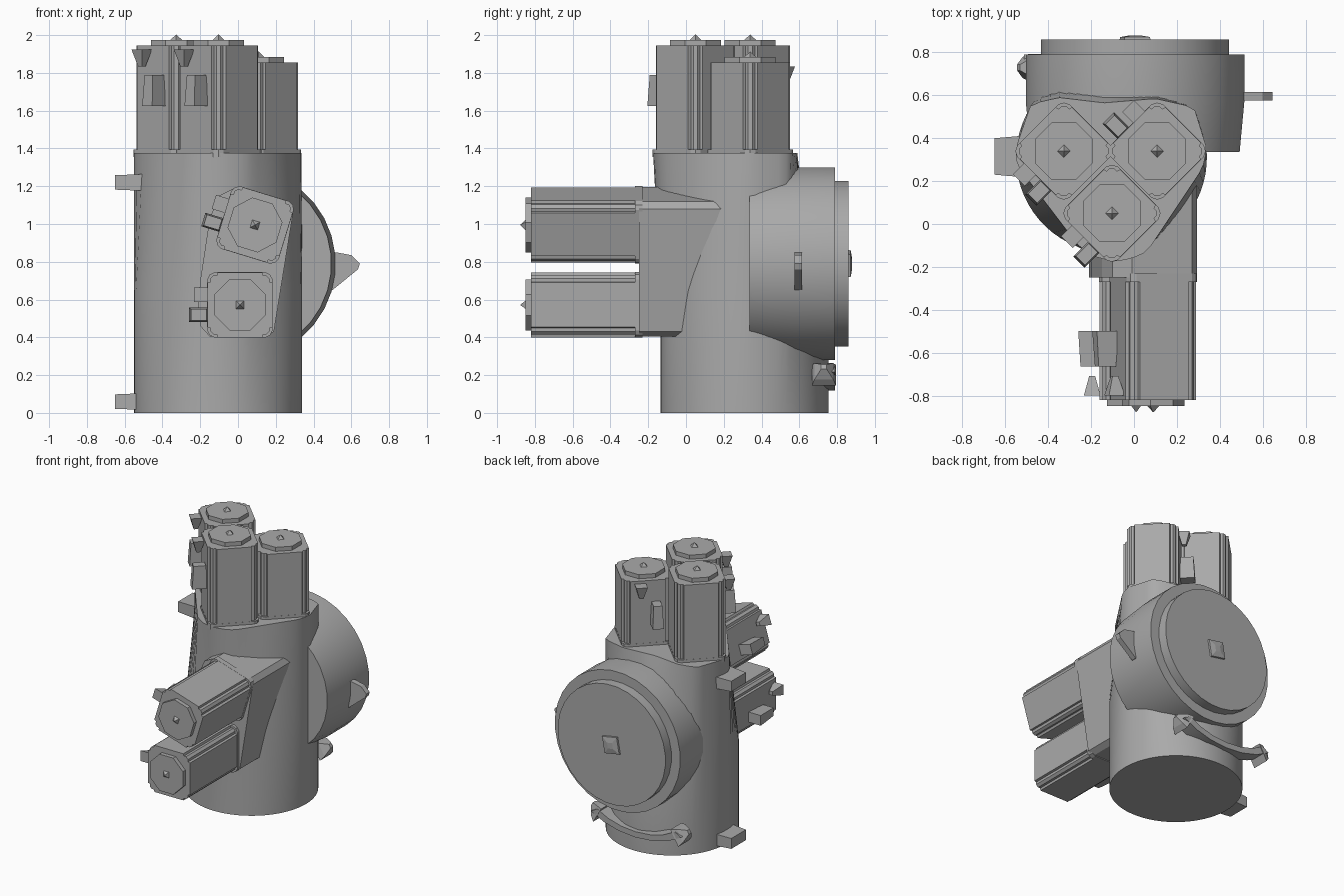
import bpy, bmesh, math
from math import radians, sin, cos, pi
from mathutils import Matrix, Vector

cube = bpy.data.objects.get("Cube")
if cube:
    bpy.data.objects.remove(cube)

grey = bpy.data.materials.new("machine_grey")
grey.use_nodes = True
COLOR = (0.4, 0.4, 0.4, 1)
grey.diffuse_color = COLOR
grey.node_tree.nodes["Principled BSDF"].inputs["Base Color"].default_value = COLOR


def finish(name, bm, matrix=Matrix(), smooth=None):
    bmesh.ops.recalc_face_normals(bm, faces=bm.faces)
    mesh = bpy.data.meshes.new(name)
    bm.to_mesh(mesh)
    bm.free()
    mesh.materials.append(grey)
    obj = bpy.data.objects.new(name, mesh)
    obj.matrix_world = matrix
    bpy.context.collection.objects.link(obj)
    if smooth:
        bpy.ops.object.select_all(action='DESELECT')
        obj.select_set(True)
        bpy.context.view_layer.objects.active = obj
        bpy.ops.object.shade_smooth_by_angle(angle=radians(smooth))
    return obj


def loft(name, rings, matrix=Matrix(), smooth=None):
    """Skin a list of equal-length point rings and cap both ends."""
    bm = bmesh.new()
    rows = [[bm.verts.new(p) for p in ring] for ring in rings]
    n = len(rows[0])
    for a, b in zip(rows, rows[1:]):
        for i in range(n):
            j = (i + 1) % n
            bm.faces.new((a[i], a[j], b[j], b[i]))
    bm.faces.new(rows[0])
    bm.faces.new(rows[-1])
    return finish(name, bm, matrix, smooth)


def prism(name, outline, z0, z1, matrix=Matrix()):
    return loft(name, [[(x, y, z) for x, y in outline] for z in (z0, z1)], matrix)


def turned(name, sides, profile, matrix=Matrix(), smooth=None):
    """Round part from (radius, height) pairs."""
    angles = [2 * pi * (i + 0.5) / sides for i in range(sides)]
    rings = [[(r * cos(a), r * sin(a), z) for a in angles] for r, z in profile]
    return loft(name, rings, matrix, smooth)


def box(name, lo, hi, matrix=Matrix(), taper=1.0):
    """Box whose top face is scaled by taper."""
    mx, my = (lo[0] + hi[0]) / 2, (lo[1] + hi[1]) / 2
    corners = [(lo[0], lo[1]), (hi[0], lo[1]), (hi[0], hi[1]), (lo[0], hi[1])]
    top = [(mx + (x - mx) * taper, my + (y - my) * taper, hi[2]) for x, y in corners]
    return loft(name, [[(x, y, lo[2]) for x, y in corners], top], matrix)


def four_fold(points):
    """Repeat a corner outline around the four sides of a square."""
    out = []
    for k in range(4):
        c, s = (1, 0, -1, 0)[k], (0, 1, 0, -1)[k]
        out += [(x * c - y * s, x * s + y * c) for x, y in points]
    return out


CASING = four_fold([(.172, .118), (.156, .122), (.156, .14),
                    (.14, .156), (.122, .156), (.118, .172)])
FLANGE = four_fold([(.173, .135), (.16, .16), (.135, .173)])


def motor(name, matrix, length):
    prism(name + "_casing", CASING, 0, length, matrix)
    prism(name + "_flange", FLANGE, -.02, .02, matrix)
    turned(name + "_end_cap", 8, [(.146, length), (.146, length + .03)], matrix)
    turned(name + "_cap_tip", 4, [(.03, length + .03), (.002, length + .057)], matrix)
    # cable socket and tapered plug on one side
    box(name + "_socket", (-.27, -.09, length - .32), (-.165, -.015, length - .155),
        matrix, taper=.8)
    plug = matrix @ Matrix.Translation((-.205, .053, length - .11))
    turned(name + "_plug", 4, [(.02, 0), (.055, .09)], plug)


# Main column: round foot blending into a three-lobed top
CX, CY, R = -.105, .31, .445
lobes = [(-.55, .36), (-.55, .28), (-.26, -.1), (-.19, -.15), (-.1, -.175),
         (-.02, -.165), (.06, -.13), (.32, .26), (.34, .35), (.28, .545),
         (.1, .585), (-.14, .565), (-.35, .59), (-.48, .56)]
lobes = [Vector((x - CX, y - CY)) for x, y in lobes]


def lobe_radius(d):
    for p, q in zip(lobes, lobes[1:] + lobes[:1]):
        if p.x * d.y - p.y * d.x >= 0 and d.x * q.y - d.y * q.x >= 0:
            e = q - p
            return (p.x * q.y - p.y * q.x) / (d.x * e.y - d.y * e.x)
    return R


dirs = [Vector((cos(a), sin(a))) for a in (2 * pi * (i + .25) / 64 for i in range(64))]
rings = [[(CX + R * d.x, CY + R * d.y, z) for d in dirs] for z in (0, .65)]
rings.append([(CX + lobe_radius(d) * d.x, CY + lobe_radius(d) * d.y, 1.375) for d in dirs])
loft("main_column", rings, smooth=35)

# Upright motors on top
for name, x, y, turn, length in (("left_top_motor", -.327, .34, 45, .57),
                                 ("front_top_motor", -.103, .05, 45, .57),
                                 ("right_top_motor", .108, .34, -45, .48)):
    motor(name, Matrix.Translation((x, y, 1.375)) @ Matrix.Rotation(radians(turn), 4, 'Z'), length)

# Forward motors and their shared mounting block
FORWARD = Matrix.Rotation(pi / 2, 4, 'X')
for name, x, z, turn in (("lower_front_motor", .01, .572, 0),
                         ("upper_front_motor", .09, .995, 17)):
    motor(name, Matrix.Translation((x, -.25, z))
          @ Matrix.Rotation(radians(turn), 4, 'Y') @ FORWARD, .57)
block = [(-.01, 1.195), (-.1, 1.15), (-.15, 1.03), (-.2, .7), (-.21, .57), (-.2, .46),
         (-.15, .405), (.15, .405), (.19, .43), (.295, 1.08), (.27, 1.12)]
prism("motor_mount", block, -.2, .25, FORWARD)

# Large rear drum with stepped cover
BACK = Matrix.Translation((.005, 0, .79)) @ Matrix.Rotation(-pi / 2, 4, 'X')
turned("rear_drum", 32, [(.49, .335), (.512, .57), (.512, .79)], BACK, 30)
turned("rear_cover", 32, [(.44, .78), (.44, .86)], BACK, 30)
turned("rear_cover_plug", 4, [(.09, .85), (.085, .872), (.03, .88)],
       BACK @ Matrix.Rotation(radians(10), 4, 'Z'))

# Pointed tab on the drum side
tab = [(.46, .84), (.52, .85), (.6, .835), (.645, .79), (.635, .76), (.5, .65), (.46, .65)]
prism("drum_side_tab", tab, -.615, -.575, FORWARD)

# Side lugs on the column
SIDE = Matrix.Rotation(-pi / 2, 4, 'Y')
for name, z in (("upper_lug", 1.22), ("lower_lug", .06)):
    box(name, (-.045, -.1, .48), (.045, .1, .65), Matrix.Translation((0, .315, z)) @ SIDE, .85)

# Curved bar under the drum, with a plug at each end
bar = []
for i in range(7):
    a = radians(-48 + 16 * i)
    centre = Vector((-.145 + .46 * sin(a), .74, .6 - .46 * cos(a)))
    out = Vector((sin(a), 0, -cos(a)))
    bar.append([centre + out * u + Vector((0, v, 0))
                for u, v in ((-.035, -.05), (.035, -.05), (.035, .05), (-.035, .05))])
bar = [[Vector((p.x, p.y, .14 + (p.z - .14) * .6)) for p in ring] for ring in bar]
loft("curved_bar", bar, smooth=20)
for name, x, turn in (("bar_left_plug", .17, 60), ("bar_right_plug", -.46, -60)):
    turned(name, 4, [(.09, 0), (.07, .04), (.02, .09)],
           Matrix.Translation((x, .73, .2)) @ Matrix.Rotation(radians(turn), 4, 'Y'))
